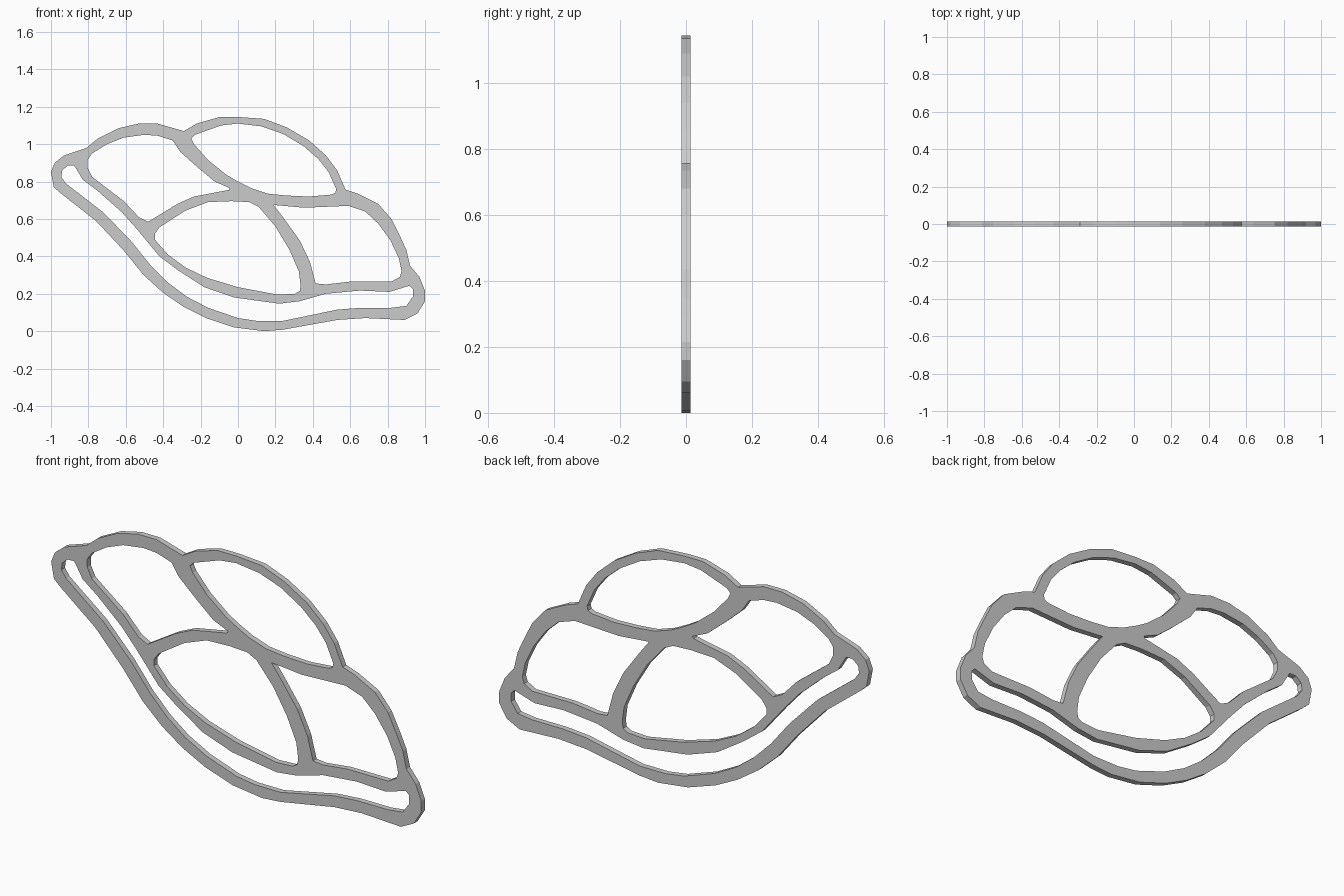
import bpy, bmesh
from math import radians

HALF_DEPTH = 0.014

# Outer silhouette (x, z), clockwise from the left tip
outline = [(-1, .85), (-.98, .90), (-.93, .94), (-.81, .98), (-.75, 1.03), (-.64, 1.085),
           (-.53, 1.11), (-.43, 1.11), (-.29, 1.07), (-.22, 1.11), (-.10, 1.145), (0, 1.145),
           (.14, 1.135), (.26, 1.09), (.38, 1.02), (.47, .94), (.53, .86), (.575, .757),
           (.64, .735), (.75, .68), (.82, .60), (.87, .50), (.90, .435), (.92, .35),
           (.97, .29), (1, .215), (1, .16), (.96, .095), (.89, .06), (.68, .07), (.53, .06),
           (.24, .008), (.14, 0), (-.02, .02), (-.17, .07), (-.29, .13), (-.40, .205),
           (-.505, .30), (-.61, .43), (-.76, .59), (-.945, .735), (-.985, .77)]

# Openings
top_opening = [(-.25, 1.03), (-.23, 1.05), (-.09, 1.10), (0, 1.11), (.125, 1.095),
               (.24, 1.055), (.35, .99), (.43, .92), (.485, .85), (.525, .76), (.52, .74),
               (.50, .73), (.38, .72), (.26, .725), (.16, .735), (.07, .765), (0, .80),
               (-.06, .835), (-.16, .915), (-.235, 1.0)]

left_opening = [(-.805, .915), (-.78, .95), (-.70, 1.0), (-.61, 1.035), (-.50, 1.05),
                (-.43, 1.045), (-.35, 1.02), (-.31, .96), (-.215, .875), (-.125, .80),
                (-.045, .765), (-.05, .755), (-.235, .72), (-.325, .68), (-.48, .585),
                (-.53, .61), (-.61, .695), (-.78, .825), (-.805, .875)]

centre_opening = [(-.445, .49), (-.445, .52), (-.42, .555), (-.28, .645), (-.16, .69),
                  (-.035, .695), (.06, .69), (.11, .665), (.20, .56), (.275, .435),
                  (.325, .32), (.335, .245), (.33, .215), (.305, .20), (.215, .195),
                  (0, .235), (-.165, .285), (-.28, .34), (-.375, .41)]

right_opening = [(.19, .675), (.355, .66), (.59, .67), (.68, .64), (.75, .575), (.815, .485),
                 (.86, .39), (.875, .32), (.865, .29), (.82, .265), (.60, .265), (.47, .25),
                 (.415, .255), (.385, .37), (.33, .485), (.24, .61)]

band_opening = [(-.945, .825), (-.94, .86), (-.91, .885), (-.875, .885), (-.83, .81),
                (-.75, .75), (-.62, .635), (-.54, .545), (-.42, .40), (-.32, .325),
                (-.18, .235), (-.02, .18), (.22, .147), (.33, .16), (.47, .20), (.65, .217),
                (.81, .21), (.917, .243), (.935, .225), (.935, .185), (.90, .135),
                (.82, .125), (.655, .125), (.53, .115), (.24, .055), (.10, .055), (0, .07),
                (-.16, .125), (-.275, .185), (-.375, .26), (-.47, .355), (-.57, .48),
                (-.72, .635), (-.92, .79)]

# Flat plate: filled curve with holes, extruded and stood upright
curve = bpy.data.curves.new("shell_frame", 'CURVE')
curve.dimensions = '2D'
curve.fill_mode = 'BOTH'
curve.extrude = HALF_DEPTH
for loop in (outline, top_opening, left_opening, centre_opening, right_opening, band_opening):
    spline = curve.splines.new('POLY')
    spline.points.add(len(loop) - 1)
    for point, (x, z) in zip(spline.points, loop):
        point.co = (x, z, 0, 1)
    spline.use_cyclic_u = True
    spline.use_smooth = False

frame = bpy.data.objects.new("shell_frame", curve)
frame.rotation_euler.x = radians(90)
bpy.context.collection.objects.link(frame)
bpy.context.view_layer.objects.active = frame
frame.select_set(True)
bpy.ops.object.convert(target='MESH')
bpy.ops.object.transform_apply(location=False, rotation=True, scale=False)

# Weld caps to the rims and merge the flat triangles
frame = bpy.context.object
bm = bmesh.new()
bm.from_mesh(frame.data)
bmesh.ops.remove_doubles(bm, verts=bm.verts, dist=0.0005)
bmesh.ops.recalc_face_normals(bm, faces=bm.faces)
for face in bm.faces:
    face.smooth = False
bm.to_mesh(frame.data)
bm.free()
